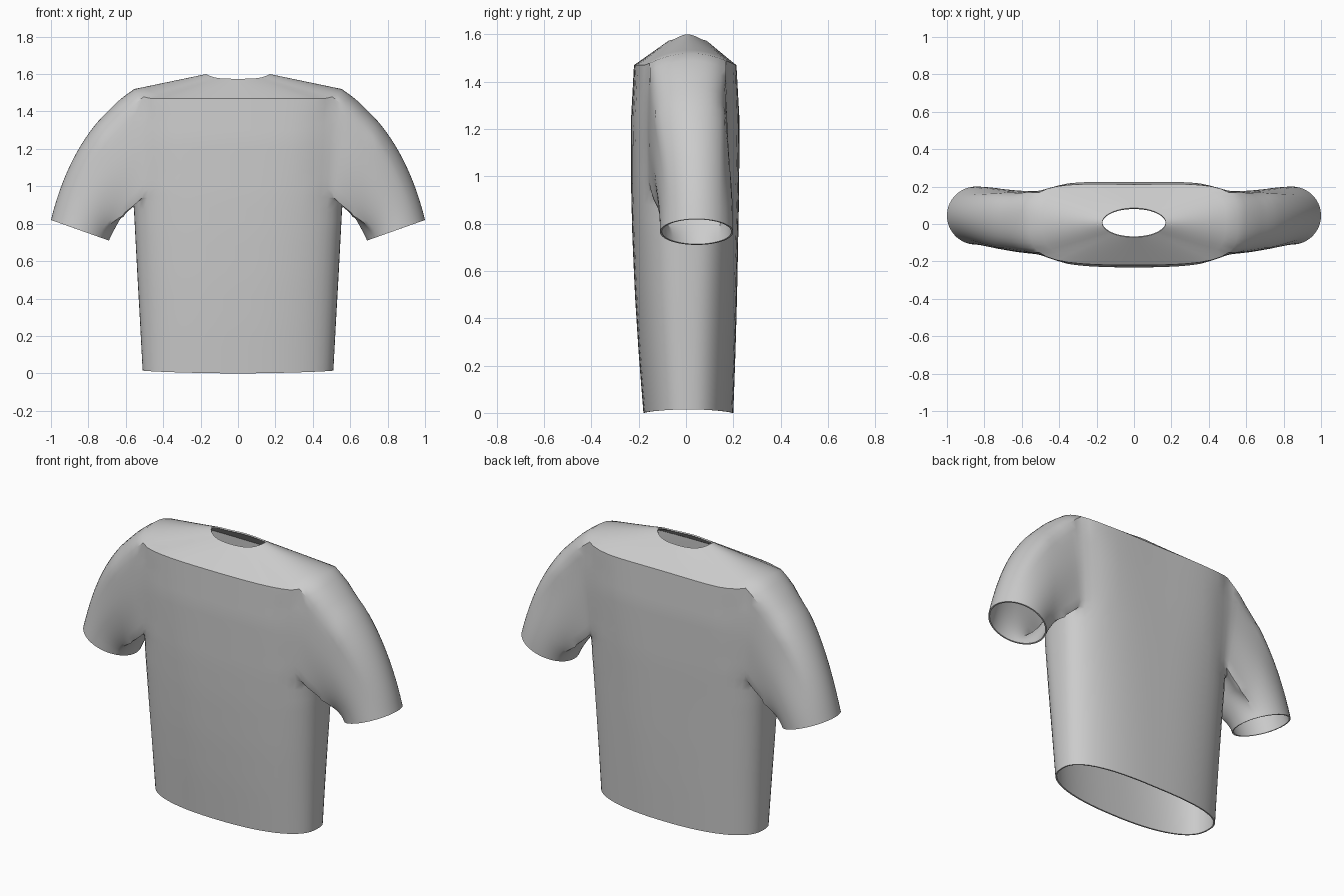
import bpy, bmesh, math
from mathutils import Vector

cube = bpy.data.objects.get("Cube")
if cube:
    bpy.data.objects.remove(cube)

COLS, HALF = 64, 7            # columns round the body, half width of an armhole
LOW, HIGH = 14, 12            # rows below and above the armpit
ARMPIT, CREASE = 0.95, 1.47
ROOF, SLEEVE = 6, 16          # rows on the shoulders and along a sleeve

# Body profile: height, half width, front y, back y, squareness
PROFILE = [(0, 0.51, -0.18, 0.2, 2.5), (0.25, 0.523, -0.2, 0.209, 2.55),
           (0.5, 0.537, -0.216, 0.216, 2.65), (0.75, 0.55, -0.227, 0.221, 2.8),
           (0.95, 0.56, -0.232, 0.225, 3), (1.25, 0.558, -0.232, 0.225, 3.6),
           (1.47, 0.555, -0.22, 0.212, 4)]


def section(z):
    for a, b in zip(PROFILE, PROFILE[1:]):
        if z <= b[0] + 1e-6:
            f = (z - a[0]) / (b[0] - a[0])
            return [p + (q - p) * f for p, q in zip(a, b)][1:]


def body_point(j, z):
    width, front, back, n = section(z)
    t = math.tau * j / COLS
    c, s = math.cos(t), math.sin(t)
    r = (abs(c) ** n + abs(s) ** n) ** (-1 / n)
    middle = (front + back) / 2
    y = middle + r * s * (back - front) / 2 + 0.02 * c * c * z / CREASE
    return Vector((width * r * c, y, z + 0.015 * c * c * max(0, 1 - z)))


def neck_point(j):
    t = math.tau * j / COLS
    c, s = math.cos(t), math.sin(t)
    return Vector((0.17 * c, 0.007 + 0.078 * s, 1.575 + 0.025 * c ** 4))


bm = bmesh.new()


def bridge(a, b, skip=()):
    for i in range(len(a)):
        k = (i + 1) % len(a)
        if i not in skip:
            bm.faces.new((a[i], a[k], b[k], b[i]))


# Body rings, leaving two armholes open
heights = [ARMPIT * i / LOW for i in range(LOW)]
heights += [ARMPIT + (CREASE - ARMPIT) * i / HIGH for i in range(HIGH + 1)]
rings = [[bm.verts.new(body_point(j, z)) for j in range(COLS)] for z in heights]
for v in rings[-1]:
    v.co.z += 0.05 * max(0, 1 - ((v.co.y - 0.02) / 0.19) ** 2)
holes = {(c + j) % COLS for c in (0, COLS // 2) for j in range(-HALF, HALF)}
for i in range(len(rings) - 1):
    bridge(rings[i], rings[i + 1], holes if i >= LOW else ())

# Sloping shoulders up to the neck opening
last = rings[-1]
edge = [v.co.copy() for v in last]
for i in range(1, ROOF + 1):
    ring = [bm.verts.new(edge[j].lerp(neck_point(j), i / ROOF)) for j in range(COLS)]
    bridge(last, ring)
    last = ring

# Sleeves swept from each armhole to its cuff
top = len(rings) - 1
loop = [(LOW, j) for j in range(-HALF, HALF)]
loop += [(i, HALF) for i in range(LOW, top)]
loop += [(top, j) for j in range(HALF, -HALF, -1)]
loop += [(i, -HALF) for i in range(top, LOW, -1)]
for side in (1, -1):
    hole = [rings[i][(j if side > 0 else COLS // 2 - j) % COLS] for i, j in loop]
    paths = []
    for v in hole:
        a = math.atan2((v.co.z - 1.23) / 0.28, (v.co.y - 0.02) / 0.17)
        c, s = math.cos(a), math.sin(a)
        cuff = Vector((side * (0.845 + 0.155 * s), 0.045 + 0.155 * c, 0.765 + 0.055 * s))
        reach = 0.35 * (cuff - v.co).length
        start = Vector((side * (0.64 + 0.19 * s), 0, -0.72 + 0.17 * s)).normalized()
        end = Vector((side * (0.33 - 0.1 * s), 0, -0.94)).normalized()
        paths.append((v.co.copy(), v.co + start * reach, cuff - end * reach, cuff))
    last = hole
    for i in range(1, SLEEVE + 1):
        f = i / SLEEVE
        g = 1 - f
        ring = [bm.verts.new(p * g ** 3 + q * 3 * g * g * f + r * 3 * g * f * f + e * f ** 3)
                for p, q, r, e in paths]
        bridge(last, ring)
        last = ring

bmesh.ops.delete(bm, geom=[v for v in bm.verts if not v.link_faces], context='VERTS')

# Soften the seam round the armholes
seam = [v for v in bm.verts if 0.4 < abs(v.co.x) < 0.72 and 0.85 < v.co.z < 1.42]
for _ in range(4):
    bmesh.ops.smooth_vert(bm, verts=seam, factor=0.5, use_axis_x=True,
                          use_axis_y=True, use_axis_z=True)
bmesh.ops.recalc_face_normals(bm, faces=bm.faces)
bm.faces.ensure_lookup_table()
front = min(bm.faces, key=lambda f: f.calc_center_median().y)
if front.normal.y > 0:
    bmesh.ops.reverse_faces(bm, faces=bm.faces)

mesh = bpy.data.meshes.new("shirt")
bm.to_mesh(mesh)
bm.free()
shirt = bpy.data.objects.new("shirt", mesh)
bpy.context.collection.objects.link(shirt)

# Plain grey cloth
cloth = bpy.data.materials.new("grey_cloth")
cloth.use_nodes = True
cloth.diffuse_color = (0.6, 0.6, 0.6, 1)
cloth.node_tree.nodes["Principled BSDF"].inputs["Base Color"].default_value = (0.6, 0.6, 0.6, 1)
mesh.materials.append(cloth)

# Cloth thickness and smooth shading
bpy.context.view_layer.objects.active = shirt
shirt.select_set(True)
thick = shirt.modifiers.new("thickness", 'SOLIDIFY')
thick.thickness = 0.008
thick.offset = -1
bpy.ops.object.modifier_apply(modifier=thick.name)
bpy.ops.object.shade_smooth_by_angle(angle=math.radians(35))
